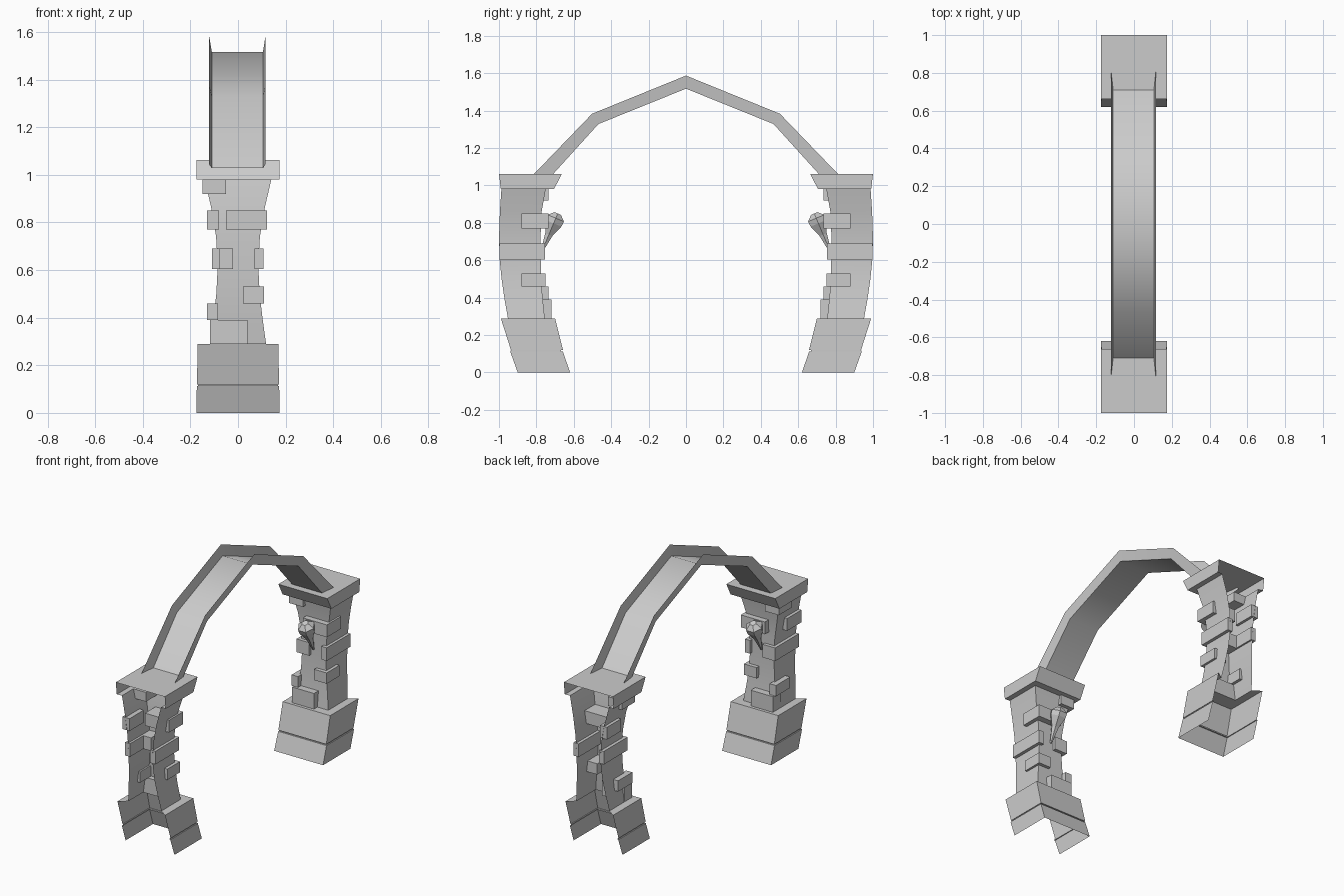
import bpy
import bmesh
import math
from mathutils import Vector

if "Cube" in bpy.data.objects:
    bpy.data.objects.remove(bpy.data.objects["Cube"], do_unlink=True)

stone = bpy.data.materials.new("grey_stone")
stone.use_nodes = True
GREY = (0.6, 0.6, 0.6, 1.0)
stone.diffuse_color = GREY
stone.node_tree.nodes["Principled BSDF"].inputs["Base Color"].default_value = GREY


def finish(name, bm, mirror=True, smooth=None):
    """Turn a bmesh into an object, optionally mirrored front to back."""
    mesh = bpy.data.meshes.new(name)
    bm.to_mesh(mesh)
    bm.free()
    mesh.materials.append(stone)
    obj = bpy.data.objects.new(name, mesh)
    bpy.context.collection.objects.link(obj)
    if smooth:
        bpy.ops.object.select_all(action="DESELECT")
        bpy.context.view_layer.objects.active = obj
        obj.select_set(True)
        bpy.ops.object.shade_smooth_by_angle(angle=math.radians(smooth))
    if mirror:
        mod = obj.modifiers.new("front_back_mirror", "MIRROR")
        mod.use_axis = (False, True, False)
        mod.use_mirror_merge = False
    return obj


def loft(rings, closed=False, cap_end=False, cap_start=False):
    """Skin consecutive rings of points; open rings leave one side open."""
    bm = bmesh.new()
    loops = [[bm.verts.new(p) for p in ring] for ring in rings]
    count = len(loops[0])
    for a, b in zip(loops, loops[1:]):
        for i in range(count if closed else count - 1):
            j = (i + 1) % count
            bm.faces.new((a[j], a[i], b[i], b[j]))
    if cap_end:
        bm.faces.new(loops[-1][::-1])
    if cap_start:
        bm.faces.new(loops[0])
    return bm


def three_sided(sections):
    """Rings of a pillar shell, open on its outer side: z, half width, inner, outer."""
    return [[(-w, -out, z), (-w, -inn, z), (w, -inn, z), (w, -out, z)]
            for z, w, inn, out in sections]


# Stepped pedestal with a thin recessed joint and a ledge on top
finish("pedestal", loft(three_sided([
    (0, .175, .62, .90),
    (.112, .173, .658, .94),
    (.112, .167, .667, .94),
    (.12, .167, .667, .936),
    (.12, .172, .658, .936),
    (.289, .17, .70, .99),
    (.289, .118, .755, .952),
])))

# Waisted, gently bowed pillar shaft
finish("pillar_shaft", loft(three_sided([
    (.289, .118, .755, .952),
    (.39, .104, .766, .97),
    (.50, .091, .775, .986),
    (.62, .085, .777, .998),
    (.74, .092, .777, .999),
    (.86, .112, .772, .995),
    (.98, .14, .75, .987),
])), smooth=30)

# Flaring capital with a closed top
finish("capital", loft(three_sided([
    (.98, .14, .75, .987),
    (.98, .175, .706, .99),
    (1.062, .175, .663, 1.0),
]), cap_end=True))


# Protruding stone blocks: x range, y range, z range
BLOCKS = [
    ((-.15, -.05), (.735, .87), (.92, .98)),
    ((-.05, .122), (.735, .88), (.77, .85)),
    ((-.11, -.02), (.755, .86), (.605, .69)),
    ((.02, .11), (.75, .88), (.46, .53)),
    ((-.118, .04), (.72, .80), (.289, .39)),
    ((.07, .107), (.755, .998), (.605, .69)),
    ((-.11, -.075), (.80, .998), (.605, .69)),
    ((-.13, -.08), (.85, .995), (.77, .85)),
    ((-.13, -.085), (.735, .88), (.39, .46)),
]
bm = bmesh.new()
for spans in BLOCKS:
    cube = bmesh.ops.create_cube(bm, size=1)
    for v in cube["verts"]:
        (x0, x1), (y0, y1), (z0, z1) = spans
        v.co = (x0 + (v.co.x + .5) * (x1 - x0),
                -y1 + (v.co.y + .5) * (y1 - y0),
                z0 + (v.co.z + .5) * (z1 - z0))
finish("stone_blocks", bm)

# Leaning wall torch: tapered handle opening into a faceted head
foot = Vector((0, -.772, .645))
axis = Vector((0, .388, .92)).normalized()
side = Vector((1, 0, 0))
across = axis.cross(side)
SIDES = 6
rings = []
for distance, radius in [(0, .006), (.10, .024), (.165, .052), (.195, .054), (.222, .022)]:
    ring = []
    for k in range(SIDES):
        a = -math.tau * k / SIDES
        ring.append(foot + axis * distance
                    + (side * math.cos(a) + across * math.sin(a)) * radius)
    rings.append(ring)
finish("wall_torch", loft(rings, closed=True, cap_end=True, cap_start=True))

# Arch: a bent channel with flared side fins; lower and upper (y, z) per bend
half = [((.74, 1.028), (.828, 1.045)),
        ((.468, 1.328), (.502, 1.383)),
        ((0, 1.517), (0, 1.587))]
path = [((-a, b), (-c, d)) for (a, b), (c, d) in half] + half[-2::-1]
rings = []
for (ly, lz), (uy, uz) in path:
    rings.append([(-.122, uy, uz), (-.11, ly, lz), (.105, ly, lz), (.116, uy, uz)])
bm = loft(rings)
bmesh.ops.reverse_faces(bm, faces=bm.faces[:])
finish("arch_channel", bm, mirror=False, smooth=60)
